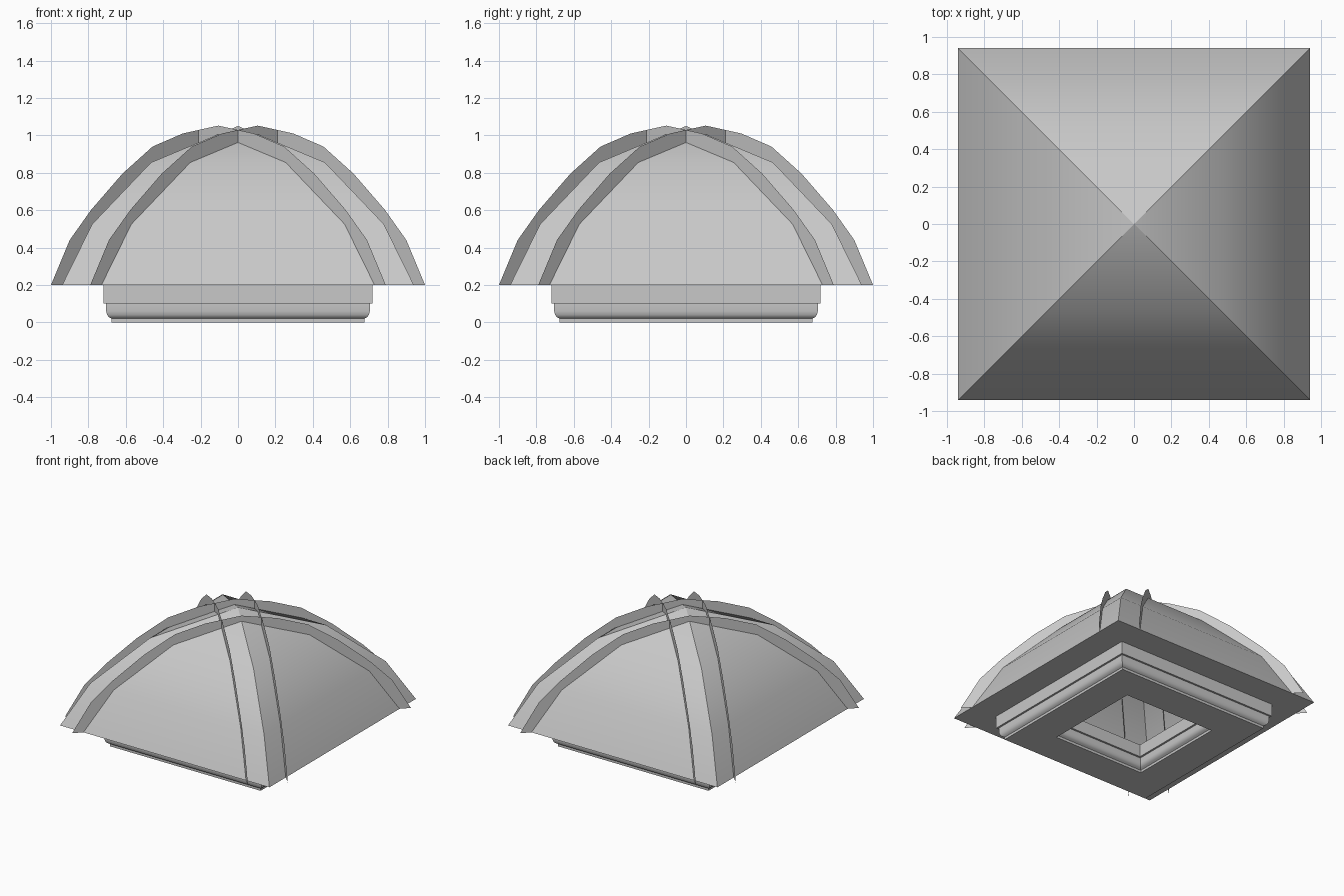
import bpy
import bmesh
from mathutils import Matrix, Vector
from math import radians

cube = bpy.data.objects.get("Cube")
if cube:
    bpy.data.objects.remove(cube, do_unlink=True)

grey = bpy.data.materials.new("plain grey")
grey.use_nodes = True
colour = (0.58, 0.58, 0.58, 1)
grey.diffuse_color = colour
grey.node_tree.nodes["Principled BSDF"].inputs["Base Color"].default_value = colour


def add_object(name, bm, smooth=False):
    mesh = bpy.data.meshes.new(name)
    bm.to_mesh(mesh)
    bm.free()
    mesh.materials.append(grey)
    obj = bpy.data.objects.new(name, mesh)
    bpy.context.collection.objects.link(obj)
    if smooth:
        bpy.ops.object.select_all(action='DESELECT')
        obj.select_set(True)
        bpy.context.view_layer.objects.active = obj
        bpy.ops.object.shade_smooth_by_angle(angle=radians(30))
    return obj


def square_sweep(name, profile, closed):
    """Sweep a (half width, height) profile round a square."""
    bm = bmesh.new()
    rings = [[bm.verts.new((r * x, r * y, z))
              for x, y in ((1, 1), (-1, 1), (-1, -1), (1, -1))] for r, z in profile]
    pairs = list(zip(rings, rings[1:]))
    if closed:
        pairs.append((rings[-1], rings[0]))
    for low, high in pairs:
        for i in range(4):
            j = (i + 1) % 4
            bm.faces.new((low[i], low[j], high[j], high[i]))
    bmesh.ops.remove_doubles(bm, verts=bm.verts, dist=0.0001)
    return add_object(name, bm, smooth=True)


# Four-sided curved roof with its flat underside
square_sweep("roof", [(0.36, 0.2), (0.94, 0.2), (0.78, 0.525), (0.465, 0.855), (0, 1.05)], False)

# Moulded square frame with the same moulding inside and out
moulding = [(0.675, 0), (0.675, 0.02), (0.69, 0.028), (0.70, 0.04), (0.705, 0.06),
            (0.705, 0.1), (0.72, 0.1), (0.72, 0.2)]
middle = 0.54
inside = [(2 * middle - r, z) for r, z in reversed(moulding)]
square_sweep("base_frame", moulding + inside, True)

# Thin arched ribs, a pair beside each diagonal of the roof
half_arch = [(0.895, 0.2), (0.795, 0.44), (0.68, 0.602), (0.513, 0.795),
             (0.352, 0.94), (0.19, 1.01), (0, 1.052)]
arch = half_arch + [(-a, z) for a, z in reversed(half_arch[:-1])]
depth = 0.87
offset = 0.105
for turn, label in enumerate(("front_left", "back_left", "back_right", "front_right")):
    bm = bmesh.new()
    spin = Matrix.Rotation(radians(90) * turn, 3, 'Z')
    rows = []
    for a, z in arch:
        inner_a, inner_z = a * depth, 0.2 + (z - 0.2) * depth
        rows.append([bm.verts.new(spin @ Vector((s + offset, s - offset, h)))
                     for s, h in ((a, z), (inner_a, inner_z))])
    for first, second in zip(rows, rows[1:]):
        bm.faces.new((first[0], first[1], second[1], second[0]))
    bmesh.ops.recalc_face_normals(bm, faces=bm.faces)
    # Turn each rib's face away from the middle of the roof
    outward = spin @ Vector((1, -1, 0))
    bm.normal_update()
    bmesh.ops.reverse_faces(bm, faces=[f for f in bm.faces if f.normal.dot(outward) < 0])
    add_object("rib_" + label, bm)
